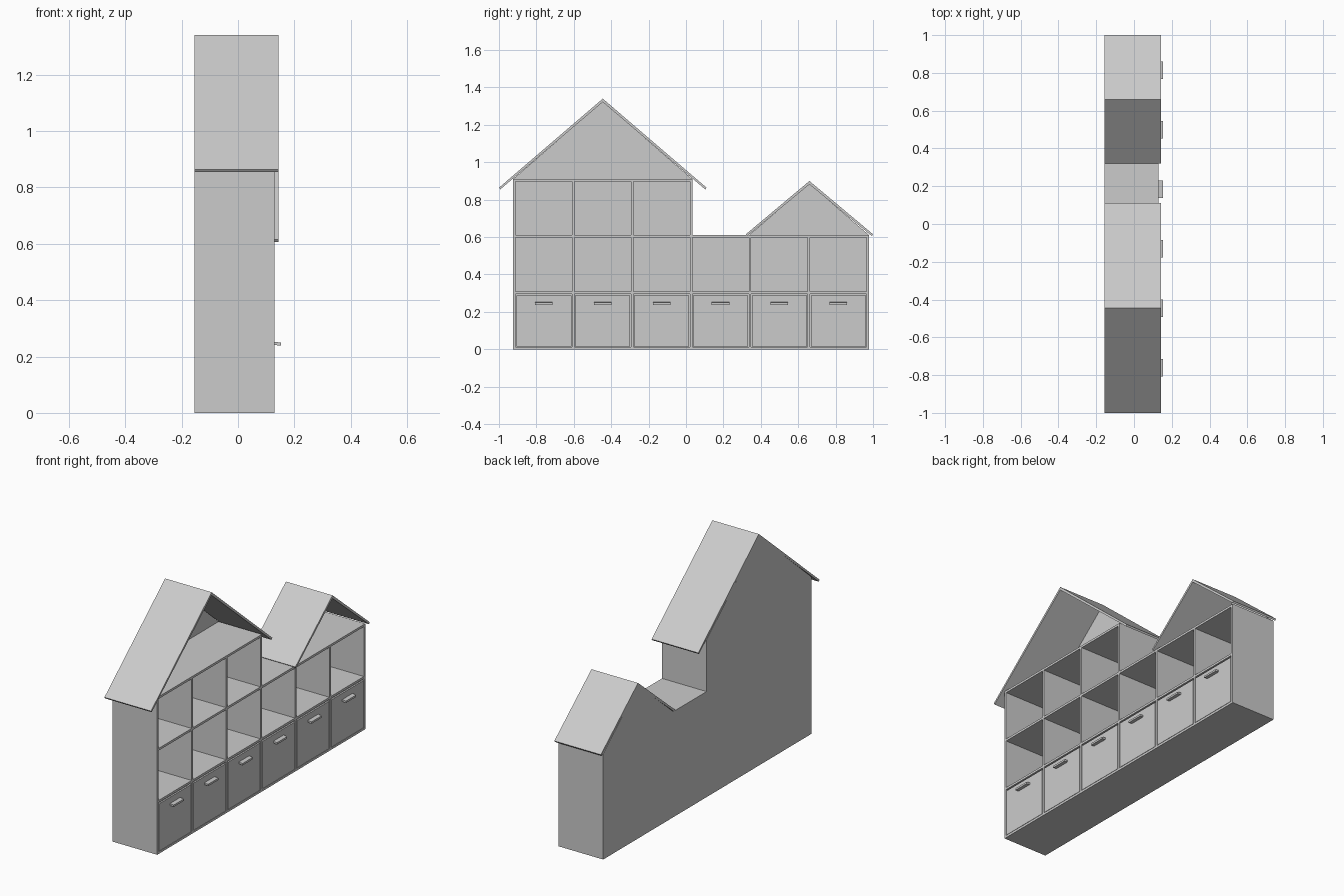
import bpy
import bmesh

cube = bpy.data.objects.get("Cube")
if cube:
    bpy.data.objects.remove(cube, do_unlink=True)

grey = bpy.data.materials.new("light grey")
grey.use_nodes = True
colour = (0.6, 0.6, 0.6, 1)
grey.diffuse_color = colour
grey.node_tree.nodes["Principled BSDF"].inputs["Base Color"].default_value = colour

BACK, FRONT, ROOF_FRONT = -0.155, 0.13, 0.143
T = 0.013                                  # board thickness
LEVELS = [0.0, 0.297, 0.598, 0.897]        # underside of each shelf
WALLS = [-0.918 + 0.315 * i for i in range(7)]


def finish(name, bm):
    bmesh.ops.recalc_face_normals(bm, faces=bm.faces)
    mesh = bpy.data.meshes.new(name)
    bm.to_mesh(mesh)
    bm.free()
    mesh.materials.append(grey)
    obj = bpy.data.objects.new(name, mesh)
    bpy.context.collection.objects.link(obj)
    return obj


def add_box(bm, x, y, z):
    """Add a box given its (low, high) range on each axis."""
    verts = bmesh.ops.create_cube(bm, size=1)["verts"]
    for v in verts:
        v.co = [r[0] if c < 0 else r[1] for c, r in zip(v.co, (x, y, z))]


def box(name, x, y, z):
    bm = bmesh.new()
    add_box(bm, x, y, z)
    return finish(name, bm)


def extrude_profile(name, points, x0, x1):
    """Extrude a (y, z) outline along x."""
    bm = bmesh.new()
    face = bm.faces.new([bm.verts.new((x0, y, z)) for y, z in points])
    ext = bmesh.ops.extrude_face_region(bm, geom=[face])["geom"]
    moved = [v for v in ext if isinstance(v, bmesh.types.BMVert)]
    bmesh.ops.translate(bm, verts=moved, vec=(x1 - x0, 0, 0))
    return finish(name, bm)


def roof(name, mid, half, eave, ridge):
    """Two sloping boards meeting at the ridge."""
    drop, cut = 0.018, 0.007
    points = [(mid - half, eave), (mid, ridge), (mid + half, eave),
              (mid + half - cut, eave - 0.009), (mid, ridge - drop),
              (mid - half + cut, eave - 0.009)]
    extrude_profile(name, points, BACK, ROOF_FRONT)


# Back panel with both gables
left, right, step = WALLS[0] - T / 2, WALLS[6] + T / 2, WALLS[3] + T / 2
low, high = LEVELS[2] + T, LEVELS[3] + T
extrude_profile("back_panel", [
    (left, 0), (right, 0), (right, low), (0.66, 0.885), (0.337, low),
    (step, low), (step, high), (-0.445, 1.325), (left, high)],
    BACK, BACK + 0.008)

# Shelves
for i, z in enumerate(LEVELS):
    end = step if i == 3 else right
    box(f"shelf_{i + 1}", (BACK, FRONT), (left, end), (z, z + T))

# Upright walls, taller on the high side
for i, y in enumerate(WALLS):
    top = LEVELS[3] if i < 4 else LEVELS[2]
    box(f"wall_{i + 1}", (BACK, FRONT), (y - T / 2, y + T / 2), (0, top))

# Roofs
roof("large_roof", -0.445, 0.555, 0.864, 1.34)
roof("small_roof", 0.66, 0.34, 0.615, 0.9)

# Drawers: open trays with a front board and a bar handle
for i in range(6):
    a, b = WALLS[i] + T / 2 + 0.004, WALLS[i + 1] - T / 2 - 0.004
    z0, z1, t = T + 0.002, 0.288, 0.01
    bm = bmesh.new()
    add_box(bm, (FRONT - t, FRONT), (a, b), (z0, z1))
    add_box(bm, (BACK + 0.01, BACK + 0.01 + t), (a, b), (z0, z1))
    add_box(bm, (BACK + 0.01, FRONT), (a, a + t), (z0, z1))
    add_box(bm, (BACK + 0.01, FRONT), (b - t, b), (z0, z1))
    add_box(bm, (BACK + 0.01, FRONT), (a, b), (z0, z0 + t))
    finish(f"drawer_{i + 1}", bm)
    mid = (a + b) / 2
    extrude = box(f"handle_{i + 1}", (FRONT, 0.153),
                  (mid - 0.047, mid + 0.047), (0.241, 0.252))
    # Slight downward slope toward the outer edge
    for v in extrude.data.vertices:
        if v.co.x > FRONT + 0.01:
            v.co.z -= 0.003
